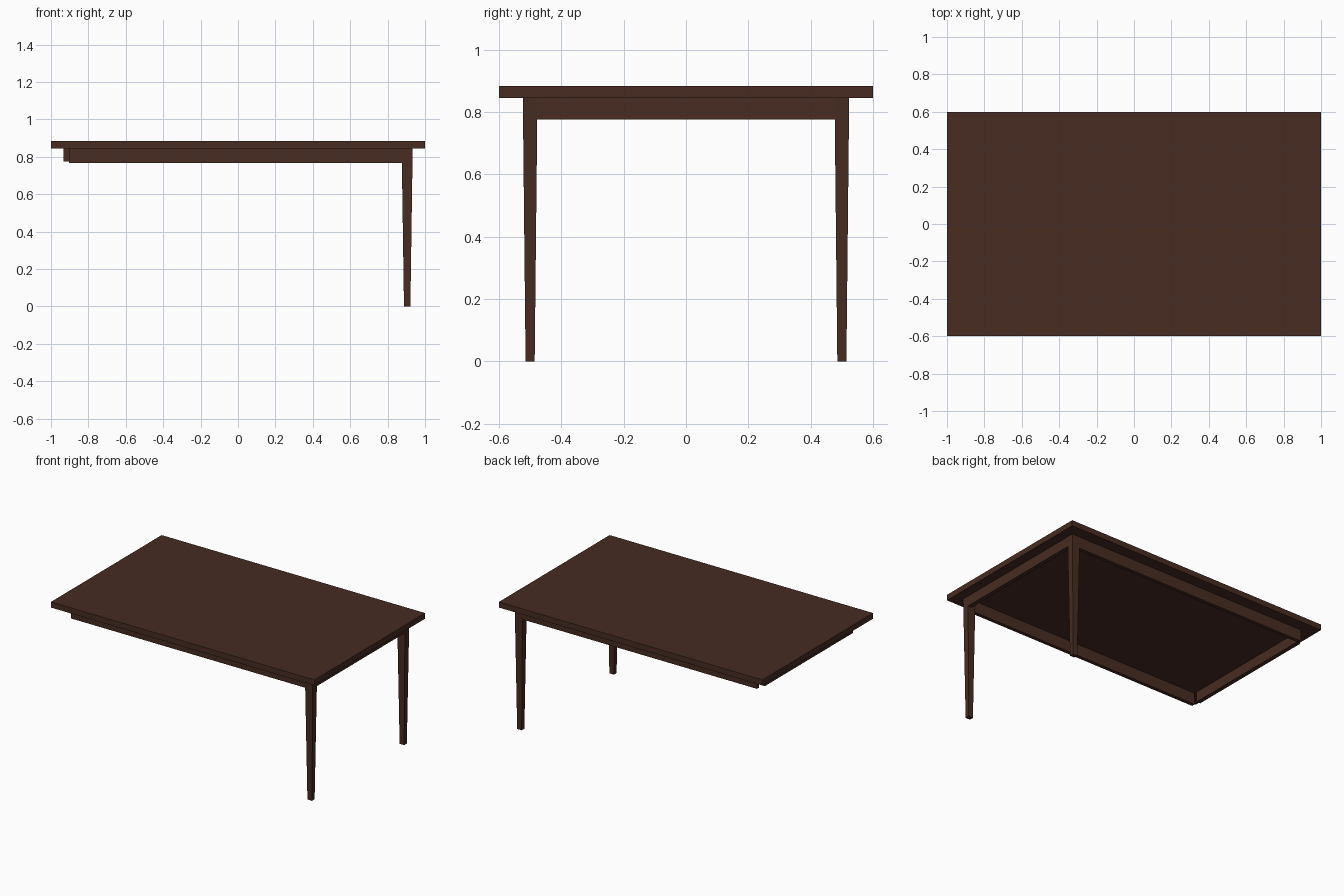
import bpy, bmesh

if "Cube" in bpy.data.objects:
    bpy.data.objects.remove(bpy.data.objects["Cube"])

# one dark wood colour for the whole table
wood = bpy.data.materials.new("dark brown wood")
wood.diffuse_color = (0.063, 0.025, 0.016, 1)
wood.use_nodes = True
wood.node_tree.nodes["Principled BSDF"].inputs["Base Color"].default_value = wood.diffuse_color


def block(name, lo, hi, taper=(1, 1)):
    """Box between two corners; the bottom end is scaled by taper about its centre."""
    bm = bmesh.new()
    bmesh.ops.create_cube(bm, size=1)
    c = [(a + b) / 2 for a, b in zip(lo, hi)]
    s = [b - a for a, b in zip(lo, hi)]
    for v in bm.verts:
        t = taper if v.co.z < 0 else (1, 1)
        v.co = (c[0] + v.co.x * s[0] * t[0],
                c[1] + v.co.y * s[1] * t[1],
                c[2] + v.co.z * s[2])
    me = bpy.data.meshes.new(name)
    bm.to_mesh(me)
    bm.free()
    me.materials.append(wood)
    ob = bpy.data.objects.new(name, me)
    bpy.context.collection.objects.link(ob)
    return ob


UNDER, TOP = 0.845, 0.884

# table top
block("table_top", (-1, -0.6, UNDER), (1, 0.6, TOP))

# long aprons along front and back
for name, y0, y1 in (("front_apron", -0.521, -0.497), ("back_apron", 0.497, 0.521)):
    block(name, (-0.904, y0, 0.766), (0.904, y1, UNDER))

# short aprons at the two ends
for name, x0, x1 in (("left_apron", -0.933, -0.904), ("right_apron", 0.904, 0.933)):
    block(name, (x0, -0.478, 0.776), (x1, 0.478, UNDER))

# tapered legs, present at the right end only
for name, y in (("front_leg", -0.5), ("back_leg", 0.5)):
    block(name, (0.875, y - 0.0235, 0), (0.934, y + 0.0235, UNDER), (0.58, 0.62))
